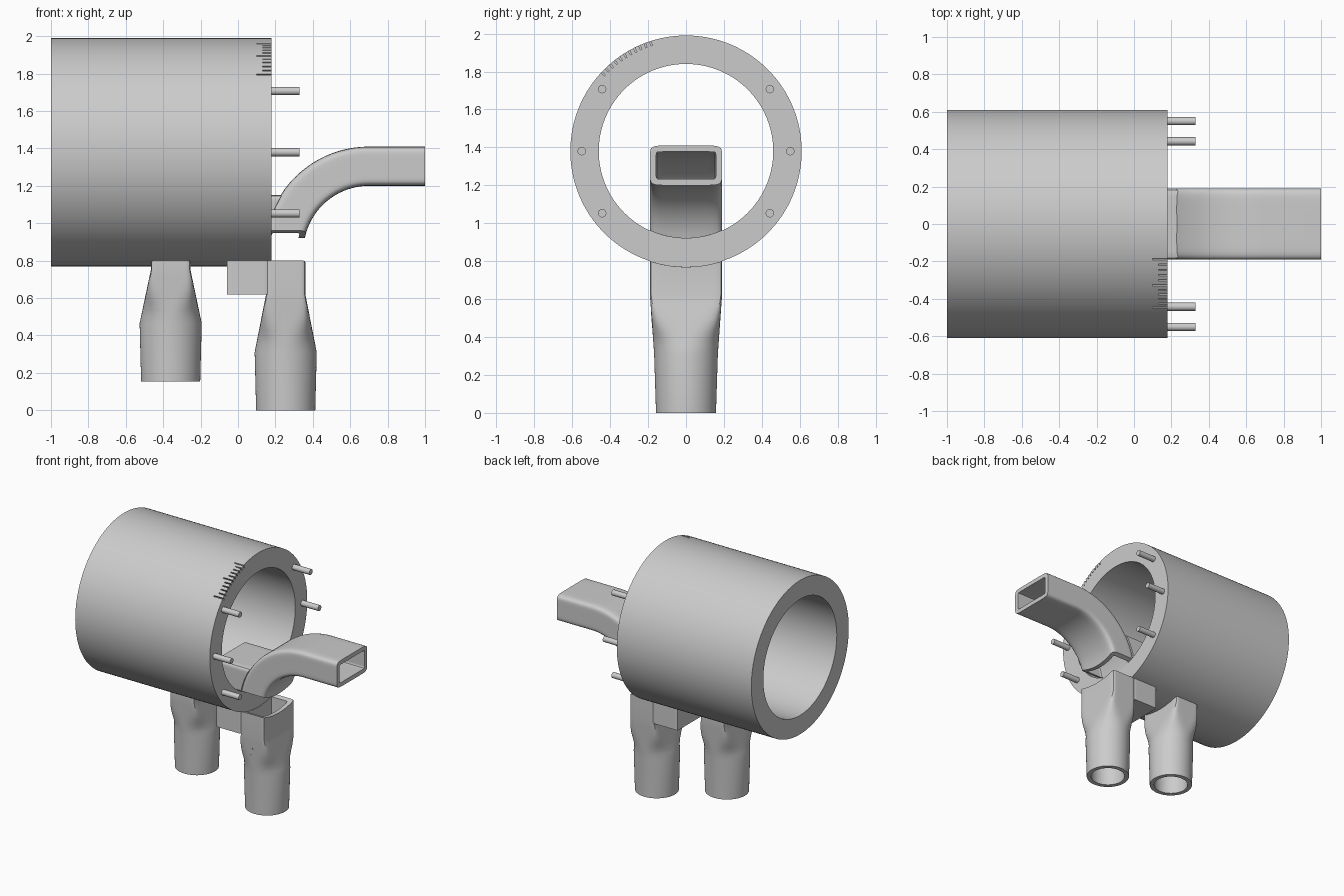
import bpy, bmesh, math
from math import sin, cos, pi, sqrt, asin
from mathutils import Matrix

if "Cube" in bpy.data.objects:
    bpy.data.objects.remove(bpy.data.objects["Cube"], do_unlink=True)

AXIS_Z, R_OUT, R_IN, END_X = 1.38, 0.61, 0.46, 0.18
WIDTH, HALF, WALL = 0.19, 0.105, 0.033

grey = bpy.data.materials.new("plain_grey")
grey.use_nodes = True
grey.diffuse_color = (0.6, 0.6, 0.6, 1)
grey.node_tree.nodes["Principled BSDF"].inputs["Base Color"].default_value = (0.6, 0.6, 0.6, 1)


def finish(name, bm):
    bmesh.ops.recalc_face_normals(bm, faces=bm.faces)
    mesh = bpy.data.meshes.new(name)
    bm.to_mesh(mesh)
    bm.free()
    mesh.materials.append(grey)
    ob = bpy.data.objects.new(name, mesh)
    bpy.context.collection.objects.link(ob)
    return ob


def smooth(ob):
    bpy.ops.object.select_all(action="DESELECT")
    ob.select_set(True)
    bpy.context.view_layer.objects.active = ob
    bpy.ops.object.shade_smooth_by_angle(angle=math.radians(32))


def loft(name, rings, closed=False):
    """Bridge equal rings; closed joins last to first, otherwise the ends are capped."""
    bm = bmesh.new()
    loops = [[bm.verts.new(p) for p in ring] for ring in rings]
    pairs = list(zip(loops, loops[1:]))
    if closed:
        pairs.append((loops[-1], loops[0]))
    else:
        bm.faces.new(loops[0])
        bm.faces.new(loops[-1])
    for a, b in pairs:
        for i in range(len(a)):
            j = (i + 1) % len(a)
            bm.faces.new((a[i], a[j], b[j], b[i]))
    return finish(name, bm)


def section(a, b, p=2, n=96):
    """Outline that goes from an ellipse (p=2) to a rounded rectangle."""
    pts = []
    for i in range(n):
        c, s = cos(2 * pi * i / n), sin(2 * pi * i / n)
        k = (abs(c) ** p + abs(s) ** p) ** (-1 / p)
        pts.append((a * c * k, b * s * k))
    return pts


def saddle(r, y):
    """Height of the underside of a cylinder of radius r on the main axis."""
    return AXIS_Z - sqrt(r * r - y * y)


# Main drum with its bore
def drum_ring(x, r):
    return [(x, y, AXIS_Z + z) for y, z in section(r, r, n=128)]


drum = loft("drum", [drum_ring(-1, R_OUT), drum_ring(END_X, R_OUT),
                     drum_ring(END_X, R_IN), drum_ring(-1, R_IN)], closed=True)

# Engraved scale along the front rim
bm = bmesh.new()
for i in range(11):
    length = 0.08 if i % 5 == 0 else 0.05
    turn = Matrix.Rotation(math.radians(18 + 2.9 * i), 4, "X")
    place = Matrix.Translation((END_X - length / 2 + 0.01, 0, R_OUT))
    size = Matrix.Diagonal((length + 0.02, 0.008, 0.05, 1))
    bmesh.ops.create_cube(bm, size=1, matrix=Matrix.Translation((0, 0, AXIS_Z)) @ turn @ place @ size)
cutter = finish("scale_cutter", bm)
cutter.hide_render = True
cut = drum.modifiers.new("scale", "BOOLEAN")
cut.operation, cut.solver, cut.object = "DIFFERENCE", "EXACT", cutter
bpy.context.view_layer.objects.active = drum
bpy.ops.object.modifier_apply(modifier="scale")
bpy.data.objects.remove(cutter, do_unlink=True)
smooth(drum)

# Six pins on the rim
for i, deg in enumerate((0, 36.5, 143.5, 180, 216.5, 323.5)):
    bm = bmesh.new()
    t = math.radians(deg)
    at = Matrix.Translation((0.24, 0.55 * cos(t), AXIS_Z + 0.55 * sin(t)))
    bmesh.ops.create_cone(bm, cap_ends=True, segments=24, radius1=0.022, radius2=0.022,
                          depth=0.18, matrix=at @ Matrix.Rotation(pi / 2, 4, "Y"))
    smooth(finish(f"rim_pin_{i + 1}", bm))

# Curved rectangular outlet, trimmed to the bore at its lower end
BEND_X, BEND_Z, BEND_R = 0.70, 0.85, 0.455


def outlet_rings(inset):
    outline = section(WIDTH - inset, HALF - inset, 9 if inset == 0 else 24)
    rings = [[(1, y, BEND_Z + BEND_R + h) for y, h in outline]]
    steps = 20
    for k in range(steps + 1):
        ring = []
        for y, h in outline:
            r = BEND_R + h
            end = pi - asin((saddle(R_IN, y) - BEND_Z) / r)
            t = pi / 2 + (end - pi / 2) * k / steps
            ring.append((BEND_X + r * cos(t), y, BEND_Z + r * sin(t)))
        rings.append(ring)
    return rings


smooth(loft("outlet_duct", outlet_rings(0) + outlet_rings(WALL)[::-1], closed=True))


# Chamber lying in the bore behind the outlet
def chamber_ring(joined):
    ring = []
    for y, h in section(WIDTH, 0.112, 14):
        z = max(1.04 + h, saddle(R_IN, y) + 0.002)
        x = BEND_X - sqrt((BEND_R + HALF) ** 2 - (z - BEND_Z) ** 2) + 0.008
        ring.append((x if joined else -0.06, y, z))
    return ring


smooth(loft("inner_chamber", [chamber_ring(False), chamber_ring(True)]))


# Hose legs: round socket blending into a rectangle that fits the drum
def leg_rings(x, z, inset, neck):
    def flat(rx, ry, p, height):
        return [(x + a, b, height) for a, b in section(rx - inset, ry - inset, p)]
    rings = [flat(0.158, 0.158, 2, z), flat(0.166, 0.168, 2, z + 0.31)]
    for k in range(1, 9):
        f = k / 8
        rings.append(flat(0.166 + (HALF - 0.166) * f, 0.168 + (WIDTH - 0.168) * f,
                          2 + 18 * f ** 3, z + 0.31 + (neck - z - 0.31) * f))
    rings.append([(a, b, saddle(R_OUT, b)) for a, b, _ in rings[-1]])
    return rings


for name, x, z, neck in (("left_hose_leg", 0.255, 0, 0.62), ("right_hose_leg", -0.36, 0.155, 0.755)):
    smooth(loft(name, leg_rings(x, z, 0, neck) + leg_rings(x, z, WALL, neck)[::-1], closed=True))

# Side channel joining the left leg to the drum
outline = section(0.11, WIDTH, 40)
smooth(loft("side_channel", [[(0.05 + a, b, 0.62) for a, b in outline],
                             [(0.05 + a, b, saddle(R_OUT, b)) for a, b in outline]]))

# Thin flow arrows on the front of the legs
for name, x, z, way in (("down_arrow", 0.255, 0.49, -1), ("up_arrow", -0.36, 0.64, 1)):
    bm = bmesh.new()
    base = Matrix.Translation((x, -0.177, z)) @ Matrix.Rotation(0.07, 4, "X")
    for dx, dz, tilt, length in ((0, 0, 0, 0.08), (-0.01, 0.03, 0.7, 0.03), (0.01, 0.03, -0.7, 0.03)):
        bmesh.ops.create_cube(bm, size=1, matrix=base @ Matrix.Translation((dx, 0, way * dz))
                              @ Matrix.Rotation(way * tilt, 4, "Y")
                              @ Matrix.Diagonal((0.006, 0.009, length, 1)))
    finish(name, bm)
